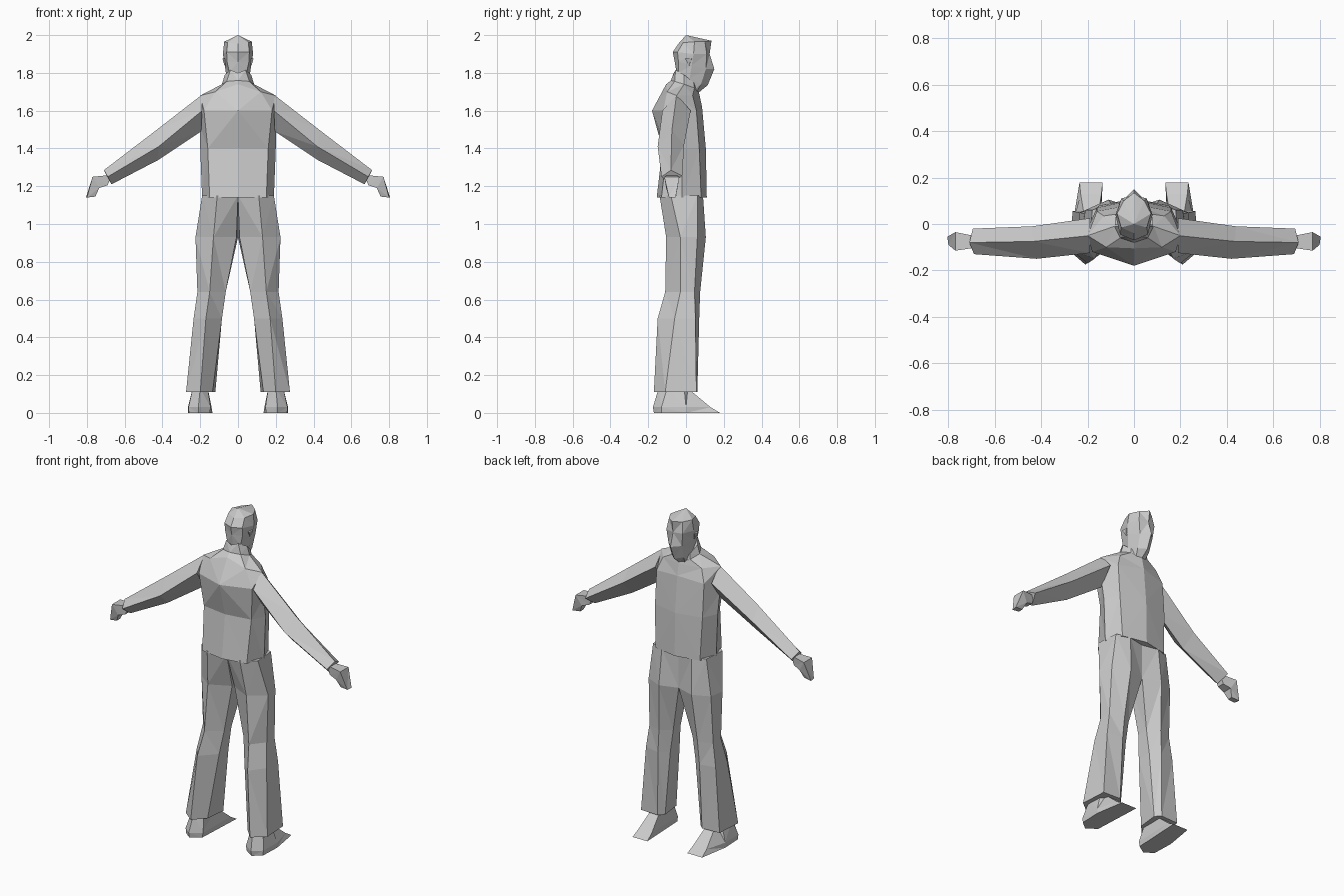
import bpy
import bmesh

grey = bpy.data.materials.new("plain grey")
grey.diffuse_color = (0.6, 0.6, 0.6, 1)


def loft(name, rings, side=1, caps=(True, True), apex=None):
    """Skin a stack of rings with flat faces; side=-1 gives the mirrored part."""
    bm = bmesh.new()
    loops = [[bm.verts.new((x * side, y, z)) for x, y, z in r] for r in rings]
    for a, b in zip(loops, loops[1:]):
        for i in range(len(a)):
            j = (i + 1) % len(a)
            bm.faces.new((a[i], a[j], b[j], b[i]))
    if caps[0]:
        bm.faces.new(loops[0])
    if apex:
        tip = bm.verts.new(apex)
        top = loops[-1]
        for i in range(len(top)):
            bm.faces.new((top[i], top[(i + 1) % len(top)], tip))
    elif caps[1]:
        bm.faces.new(loops[-1])
    bmesh.ops.recalc_face_normals(bm, faces=bm.faces)
    bmesh.ops.triangulate(bm, faces=bm.faces, quad_method='SHORT_EDGE')
    mesh = bpy.data.meshes.new(name)
    bm.to_mesh(mesh)
    bm.free()
    mesh.materials.append(grey)
    obj = bpy.data.objects.new(name, mesh)
    bpy.context.collection.objects.link(obj)


def whole(half):
    """Close a half ring (back centre to front centre) by reflecting it."""
    return half + [(-x, y, z) for x, y, z in half[-2:0:-1]]


def level(z, points):
    return [(x, y, z) for x, y in points]


# Jacket body, from hem to raised collar
loft("jacket", [whole(r) for r in [
    level(1.14, [(0, -.155), (.15, -.13), (.19, -.02), (.15, .08), (0, .11)]),
    level(1.40, [(0, -.125), (.16, -.10), (.20, -.02), (.16, .07), (0, .105)]),
    [(0, -.18, 1.60), (.18, -.12, 1.60), (.20, -.04, 1.52), (.16, .055, 1.60), (0, .085, 1.62)],
    [(0, -.105, 1.74), (.12, -.10, 1.70), (.20, -.05, 1.68), (.13, .035, 1.68), (0, .07, 1.69)],
    [(0, -.08, 1.76), (.06, -.06, 1.755), (.085, -.01, 1.74), (.06, .045, 1.72), (0, .068, 1.70)],
    [(0, -.065, 1.80), (.04, -.055, 1.815), (.07, -.01, 1.79), (.055, .04, 1.75), (0, .072, 1.71)],
]])

# Head and neck, with jaw, nose, brow and crown rings
loft("head", [whole(r) for r in [
    level(1.69, [(0, -.035), (.035, -.02), (.045, .02), (.03, .05), (0, .06)]),
    [(0, -.05, 1.80), (.045, -.04, 1.80), (.06, .02, 1.77), (.04, .08, 1.74), (0, .115, 1.735)],
    [(0, -.06, 1.86), (.058, -.04, 1.86), (.07, .03, 1.84), (.045, .105, 1.82), (0, .15, 1.82)],
    [(0, -.07, 1.91), (.06, -.045, 1.91), (.08, .04, 1.90), (.055, .11, 1.90), (0, .125, 1.90)],
    [(0, -.04, 1.955), (.055, -.015, 1.96), (.073, .045, 1.965), (.045, .10, 1.965), (0, .135, 1.97)],
]], apex=(0, 0, 2.0))

for side, label in ((1, "right"), (-1, "left")):
    # Sleeve: shoulder, elbow, cuff
    loft(label + "_sleeve", [
        [(.19, -.05, 1.685), (.19, -.125, 1.60), (.195, -.05, 1.49), (.19, .025, 1.60)],
        [(.435, -.075, 1.495), (.42, -.15, 1.41), (.42, -.08, 1.34), (.44, -.01, 1.42)],
        [(.71, -.08, 1.285), (.69, -.13, 1.25), (.67, -.08, 1.21), (.695, -.02, 1.255)],
    ], side)

    # Hand: wrist, knuckles, fingertips
    loft(label + "_hand", [
        [(.67, -.055, 1.26), (.67, -.10, 1.26), (.69, -.10, 1.205), (.69, -.055, 1.205)],
        [(.77, -.035, 1.25), (.77, -.115, 1.25), (.735, -.105, 1.19), (.735, -.045, 1.19)],
        [(.805, -.055, 1.14), (.80, -.09, 1.14), (.755, -.09, 1.145), (.755, -.06, 1.145)],
    ], side)

    # Trouser leg: hip, thigh, knee, calf, hem
    loft(label + "_trouser_leg", [
        level(1.15, [(.11, -.14), (0, -.11), (0, .07), (.10, .09), (.18, .06), (.19, -.08)]),
        level(.93, [(.13, -.105), (.008, -.045), (0, .07), (.11, .105), (.21, .06), (.225, -.03)]),
        level(.64, [(.15, -.11), (.065, -.04), (.065, .03), (.13, .075), (.215, .045), (.215, -.03)]),
        level(.50, [(.17, -.15), (.085, -.06), (.085, .03), (.14, .07), (.235, .05), (.235, -.06)]),
        level(.11, [(.20, -.17), (.135, -.10), (.12, .03), (.15, .06), (.265, .055), (.275, -.11)]),
    ], side)

    # Shoe: flat sole up to the ankle
    loft(label + "_shoe", [
        level(0, [(.21, -.17), (.15, -.13), (.135, .18), (.235, .18), (.265, 0), (.26, -.13)]),
        level(.03, [(.21, -.175), (.145, -.13), (.14, .13), (.23, .13), (.265, 0), (.262, -.13)]),
        level(.13, [(.20, -.145), (.16, -.10), (.16, .01), (.21, .01), (.235, -.01), (.24, -.10)]),
    ], side)

    # Ear
    loft(label + "_ear", [
        [(.06, .0, 1.875), (.06, .035, 1.88), (.06, .025, 1.83)],
        [(.082, -.005, 1.875), (.08, .03, 1.875), (.072, .015, 1.84)],
    ], side)
